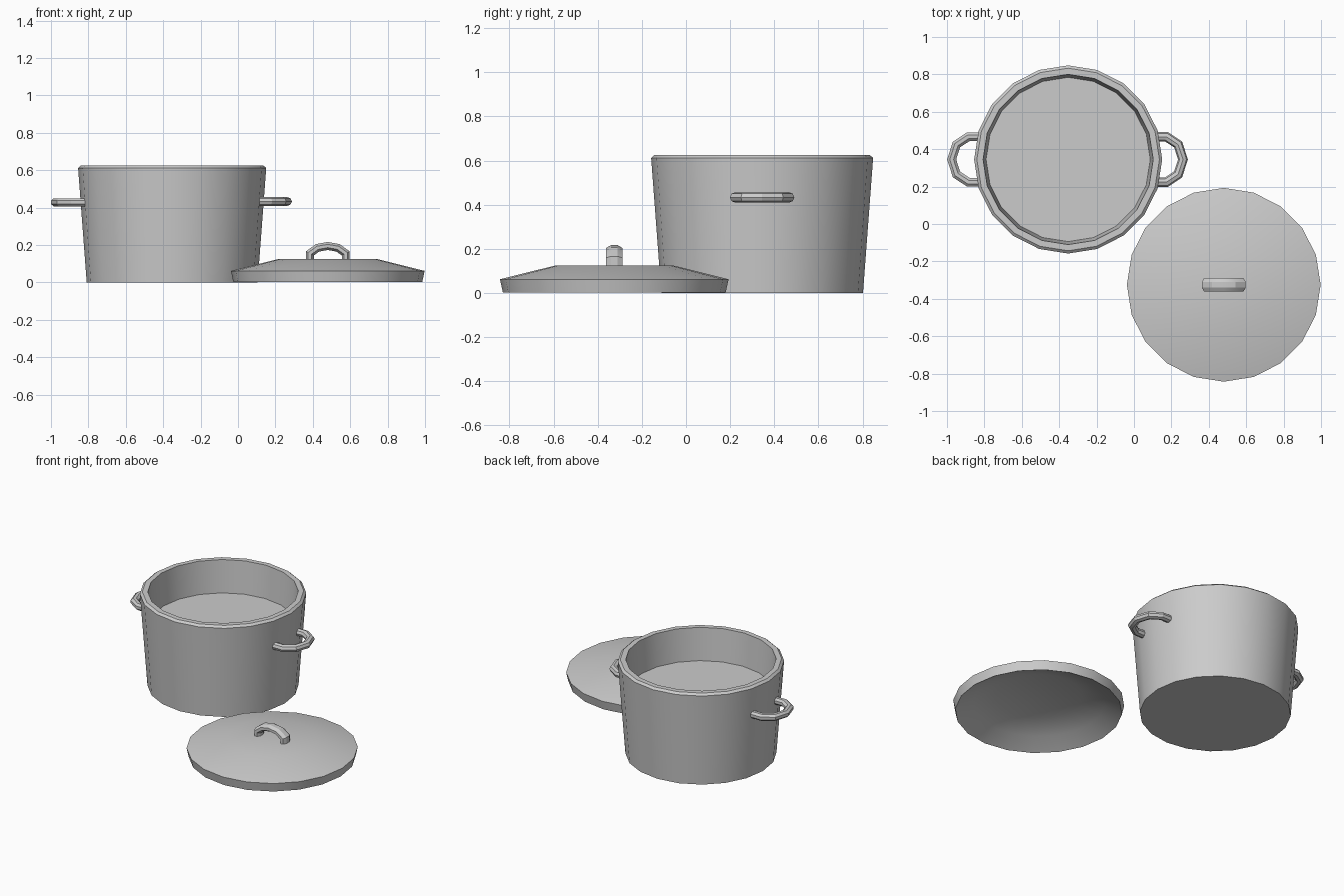
import bpy, bmesh
from math import sin, cos, pi, radians
from mathutils import Vector

if "Cube" in bpy.data.objects:
    bpy.data.objects.remove(bpy.data.objects["Cube"])


def finish(name, bm):
    bmesh.ops.remove_doubles(bm, verts=bm.verts, dist=1e-5)
    bmesh.ops.recalc_face_normals(bm, faces=bm.faces)
    mesh = bpy.data.meshes.new(name)
    bm.to_mesh(mesh)
    bm.free()
    ob = bpy.data.objects.new(name, mesh)
    bpy.context.collection.objects.link(ob)
    bpy.ops.object.select_all(action='DESELECT')
    bpy.context.view_layer.objects.active = ob
    ob.select_set(True)
    bpy.ops.object.shade_smooth_by_angle(angle=radians(25))
    return ob


def turned(name, centre, profile, sides=20):
    """Closed round body; first and last rings are capped with flat discs."""
    bm = bmesh.new()
    rings = [[bm.verts.new((centre[0] + r * cos(2 * pi * i / sides),
                            centre[1] + r * sin(2 * pi * i / sides), z))
              for i in range(sides)] for r, z in profile]
    for a, b in zip(rings, rings[1:]):
        for i in range(sides):
            j = (i + 1) % sides
            bm.faces.new((a[i], a[j], b[j], b[i]))
    bm.faces.new(rings[0])
    bm.faces.new(rings[-1])
    return finish(name, bm)


def bar(name, path, across, half_thick, half_wide, sides=8, phase=0.0):
    """Sweep an oval section along a planar path; across is the plane normal."""
    bm = bmesh.new()
    path = [Vector(p) for p in path]
    across = Vector(across)
    rings = []
    for k, p in enumerate(path):
        d_in = (p - path[k - 1]).normalized() if k else None
        d_out = (path[k + 1] - p).normalized() if k + 1 < len(path) else None
        t = ((d_in or d_out) + (d_out or d_in)).normalized()
        n = across.cross(t)
        stretch = 1 / t.dot(d_out or d_in)
        rings.append([bm.verts.new(
            p + n * half_thick * stretch * cos(phase + 2 * pi * i / sides)
            + across * half_wide * sin(phase + 2 * pi * i / sides)) for i in range(sides)])
    for a, b in zip(rings, rings[1:]):
        for i in range(sides):
            j = (i + 1) % sides
            bm.faces.new((a[i], a[j], b[j], b[i]))
    bm.faces.new(rings[0])
    bm.faces.new(rings[-1])
    return finish(name, bm)


POT = (-0.352, 0.345)
LID = (0.48, -0.325)

# pot with bevelled rim and raised inner floor
turned("pot_body", POT, [(0.457, 0), (0.503, 0.612), (0.488, 0.625),
                         (0.455, 0.625), (0.439, 0.41)])

# side handles
half = [(0.455, 0.121), (0.535, 0.121), (0.597, 0.08), (0.623, 0)]
loop = half + [(u, -v) for u, v in reversed(half[:-1])]
for name, side, trim, z in (("left_handle", -1, 0, 0.428), ("right_handle", 1, 0.009, 0.433)):
    bar(name, [(POT[0] + side * (u - trim), POT[1] + v, z) for u, v in loop],
        (0, 0, 1), 0.025, 0.024, phase=pi / 8 if side < 0 else 0)

# lid, hollow underneath
turned("lid", LID, [(0.265, 0.125), (0.518, 0.062), (0.505, 0.003),
                    (0.40, 0.06), (0.265, 0.11)])

# lid grip
half = [(0.096, 0.117), (0.096, 0.155), (0.055, 0.185), (0, 0.195)]
arch = half + [(-u, z) for u, z in reversed(half[:-1])]
bar("lid_grip", [(LID[0] + u, LID[1], z) for u, z in arch],
    (0, 1, 0), 0.023, 0.04, phase=pi / 8)
